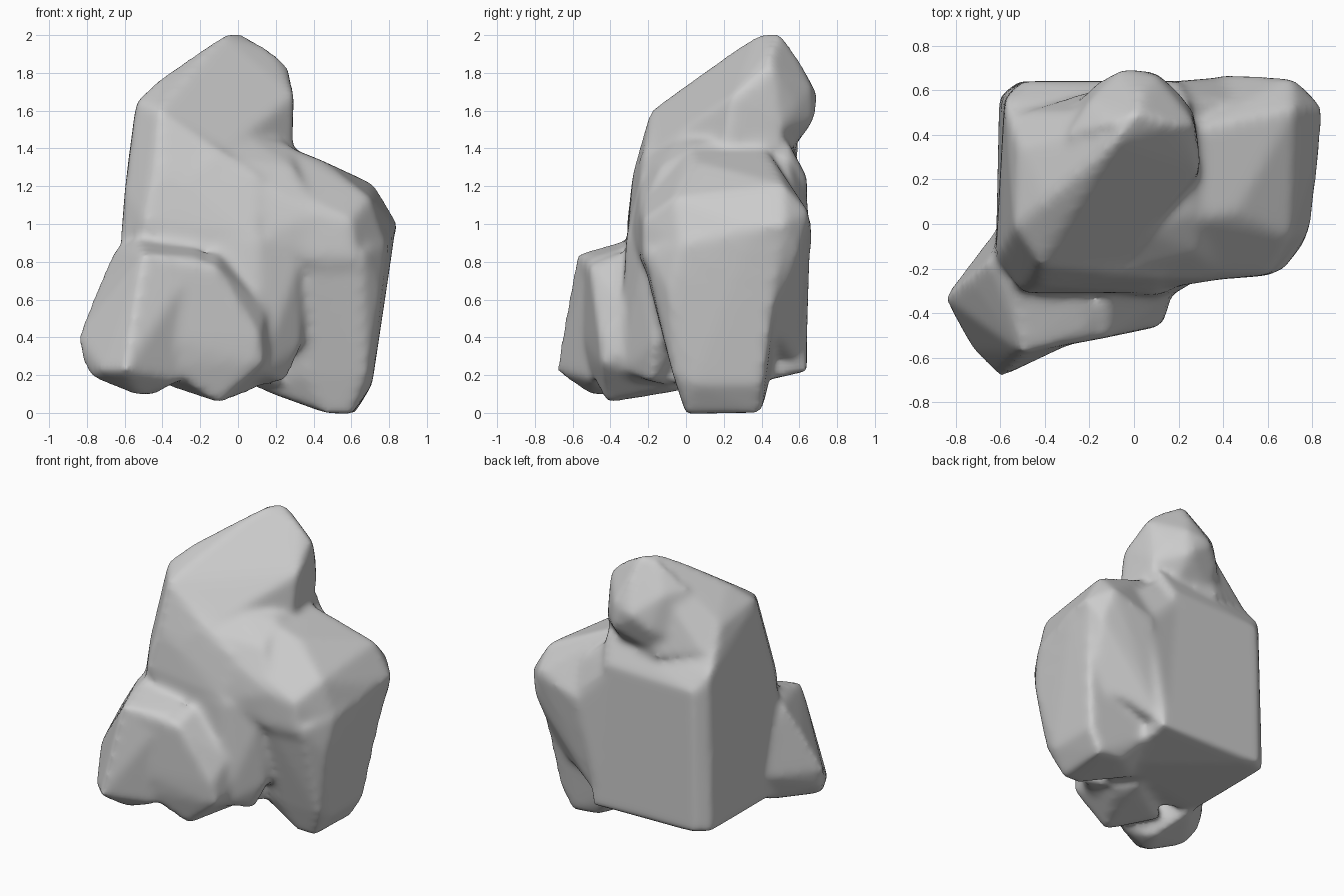
import bpy, bmesh

rock = bmesh.new()


def chunk(points):
    """Add one convex stone chunk wrapped around a few corner points."""
    bm = bmesh.new()
    for p in points:
        bm.verts.new(p)
    bmesh.ops.convex_hull(bm, input=bm.verts)
    loose = [v for v in bm.verts if not v.link_faces]
    bmesh.ops.delete(bm, geom=loose, context='VERTS')
    bmesh.ops.recalc_face_normals(bm, faces=bm.faces)
    me = bpy.data.meshes.new("chunk")
    bm.to_mesh(me)
    bm.free()
    rock.from_mesh(me)
    bpy.data.meshes.remove(me)


# main block with flat back and left sides
chunk([(-.605, .57, .24), (-.52, .64, .23), (.3, .64, .22), (-.58, .56, 1.34),
       (-.5, .64, 1.23), (.2, .64, 1.25), (.25, .55, 1.42), (-.6, -.12, 1.17),
       (-.5, -.31, 1.02), (.1, -.31, .95), (.12, -.24, 1.25), (-.42, -.19, 1.6), (-.54, -.02, 1.64),
       (-.52, .35, 1.6), (-.6, -.1, .23), (.1, -.3, .18), (.3, .2, .12), (-.42, -.28, 1.28),
       (-.62, -.15, .92)])

# sloping upper mass
chunk([(-.42, -.19, 1.6), (-.54, -.02, 1.65), (-.5, .35, 1.62), (-.4, .1, 1.78),
       (-.08, .37, 2.0), (0, .5, 2.02), (.18, .45, 1.92), (.27, .45, 1.83), (.3, .25, 1.68),
       (.29, .2, 1.38), (.26, .52, 1.38), (.05, -.02, 1.46), (-.1, -.22, 1.36),
       (-.4, -.25, 1.35), (-.5, .5, 1.45), (-.2, .6, 1.38)])

# knob overhanging at the back of the peak
chunk([(-.1, .45, 1.99), (.02, .5, 2.01), (-.2, .55, 1.8), (-.05, .7, 1.68), (.1, .67, 1.72),
       (.03, .58, 1.9), (.2, .59, 1.62), (-.16, .64, 1.58), (.1, .68, 1.55), (.27, .46, 1.82),
       (.3, .27, 1.66), (.27, .5, 1.5), (-.3, .4, 1.82), (.1, .57, 1.42), (-.15, .57, 1.4),
       (.2, .3, 1.36), (-.35, .45, 1.45)])

# right shoulder, tapering down into the leg
chunk([(.845, .52, 1.0), (.835, .36, .98), (.71, .655, 1.06), (.4, .67, .95), (.72, .52, 1.21),
       (.7, -.06, 1.14), (.6, -.23, 1.02), (.42, -.245, 1.05), (.62, -.23, .82), (.4, -.24, .8),
       (.79, -.02, .87), (.26, .02, 1.41), (.26, .42, 1.41), (.46, .05, 1.33), (.77, .6, .86),
       (.3, .6, .3), (.71, .43, .45), (.7, -.08, .5), (.12, -.27, .9), (.12, -.2, 1.26)])

# right leg tapering to the ground
chunk([(.6, 0, -.01), (.62, .4, 0), (.46, 0, 0), (.42, .39, .02), (.71, .04, .15),
       (.71, .41, .15), (.36, -.06, .2), (.68, -.07, .2), (.76, .45, .5), (.76, -.09, .65),
       (.34, -.18, .68), (.4, -.23, .82), (.66, -.22, .85), (.79, -.02, .9), (.835, .36, .98),
       (.83, .52, .97), (.28, .45, .19), (.1, .1, .13), (.3, .5, .8)])

# back fill between main block and shoulder
chunk([(.12, .635, 1.25), (.42, .66, .95), (.25, .64, .24), (.42, .59, .6), (.22, .53, 1.4),
       (.45, .5, .35), (.2, .3, 1.38), (.2, .3, .3), (.5, .5, 1.1), (.42, .56, 1.2)])

# saddle between chest and shoulder
chunk([(-.3, -.29, 1.2), (-.15, -.24, 1.36), (0, -.31, .9), (.42, -.245, 1.05), (.4, -.24, .85),
       (.3, -.13, 1.3), (.27, .05, 1.42), (.05, -.04, 1.46), (.1, .2, 1), (.3, -.25, .85),
       (.27, .3, 1.43), (.1, .2, 1.5)])

# front left foot
chunk([(-.6, -.69, .22), (-.5, -.58, .84), (-.2, -.5, .82), (-.2, -.3, .88), (-.53, -.3, .92),
       (-.74, -.24, .68), (-.79, -.3, .5), (-.85, -.33, .4), (-.83, -.35, .28), (-.78, -.42, .19),
       (-.53, -.5, .09), (-.45, -.35, .09), (-.65, -.16, .88), (-.6, 0, .4), (-.55, -.1, .2),
       (-.3, -.5, .17), (-.72, -.57, .22)])

# front middle foot
chunk([(.12, -.46, .4), (.13, -.45, .26), (-.1, -.42, .05), (0, .05, .13), (-.4, -.53, .25),
       (-.12, -.51, .78), (-.5, -.58, .82), (-.1, -.3, .86), (.16, -.36, .3), (-.4, -.2, .15),
       (.15, -.32, .55), (.08, -.1, .12), (-.5, -.575, .42)])

# buttress between front foot and right leg
chunk([(.34, -.17, .35), (.25, -.18, .16), (.12, -.35, .22), (.31, -.24, .75),
       (.1, -.32, .92), (-.1, -.31, .92), (0, 0, .13), (.35, .1, .6), (.33, -.22, .95)])

mesh = bpy.data.meshes.new("boulder")
rock.to_mesh(mesh)
rock.free()
boulder = bpy.data.objects.new("boulder", mesh)
bpy.context.collection.objects.link(boulder)

# fuse the chunks and weather the edges
fuse = boulder.modifiers.new("fuse", 'REMESH')
fuse.mode = 'VOXEL'
fuse.voxel_size = 0.022
fuse.use_smooth_shade = True
wear = boulder.modifiers.new("wear", 'SMOOTH')
wear.factor = 0.5
wear.iterations = 14
